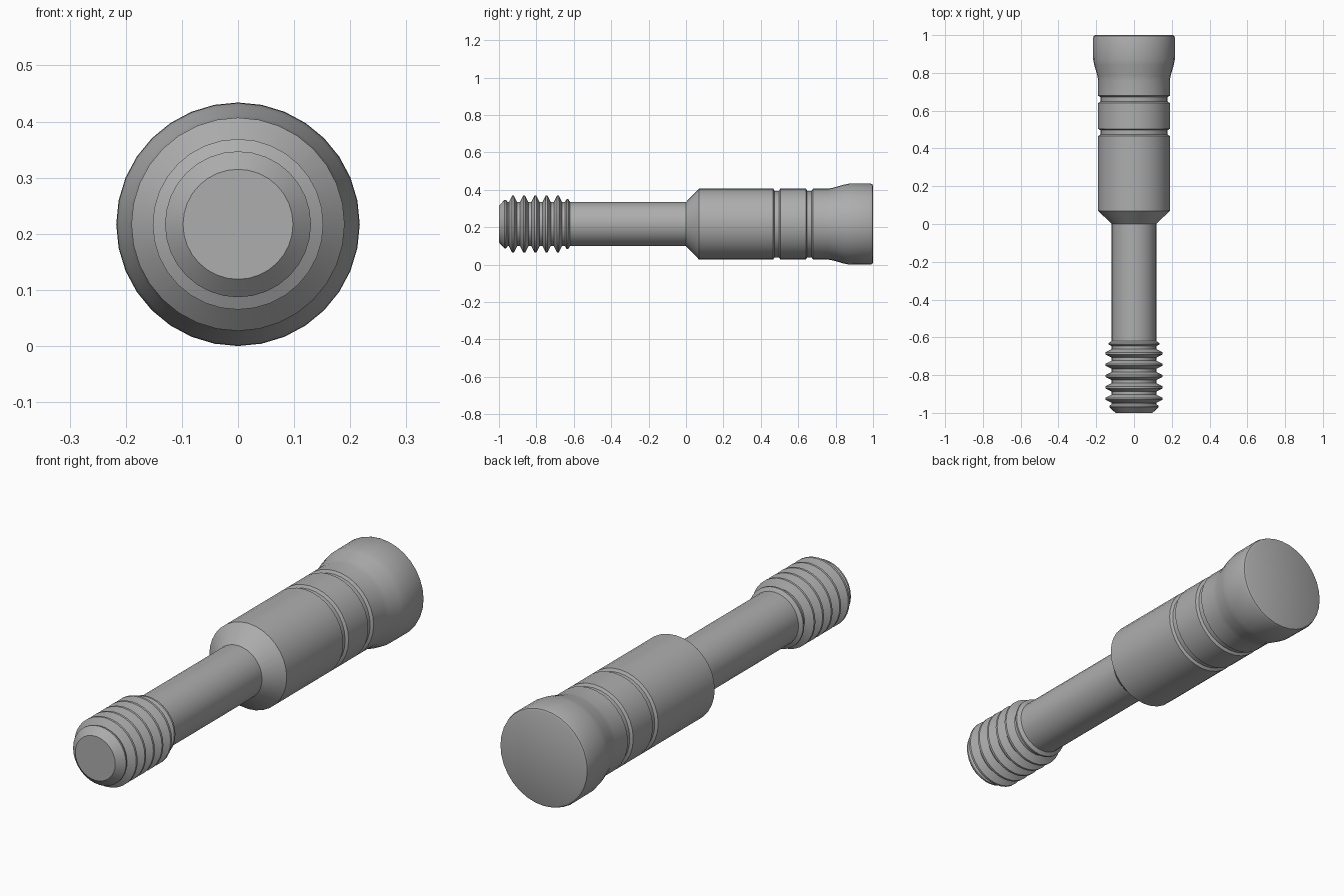
import bpy, bmesh, math

cube = bpy.data.objects.get("Cube")
if cube:
    bpy.data.objects.remove(cube, do_unlink=True)

SIDES = 32
AXIS_Z = 0.217

metal = bpy.data.materials.new("grey_metal")
metal.use_nodes = True
GREY = (0.42, 0.42, 0.42, 1)
metal.diffuse_color = GREY
metal.node_tree.nodes["Principled BSDF"].inputs["Base Color"].default_value = GREY


def lathe(name, profile):
    """Revolve (y, radius) points around the long axis and cap both ends."""
    bm = bmesh.new()
    rings = []
    for y, r in profile:
        ring = []
        for i in range(SIDES):
            a = 2 * math.pi * i / SIDES
            ring.append(bm.verts.new((r * math.cos(a), y, AXIS_Z + r * math.sin(a))))
        rings.append(ring)
    for a, b in zip(rings, rings[1:]):
        for i in range(SIDES):
            j = (i + 1) % SIDES
            bm.faces.new((a[i], a[j], b[j], b[i]))
    bm.faces.new(rings[0])
    bm.faces.new(rings[-1])
    bmesh.ops.recalc_face_normals(bm, faces=bm.faces)
    mesh = bpy.data.meshes.new(name)
    bm.to_mesh(mesh)
    bm.free()
    mesh.materials.append(metal)
    obj = bpy.data.objects.new(name, mesh)
    bpy.context.collection.objects.link(obj)
    bpy.ops.object.select_all(action='DESELECT')
    obj.select_set(True)
    bpy.context.view_layer.objects.active = obj
    bpy.ops.object.shade_smooth_by_angle(angle=math.radians(28))
    return obj


# Threaded tip and plain shank
ROOT = 0.118
shank = [(-1.0, 0.098), (-0.97, 0.13), (-0.963, 0.13), (-0.953, ROOT)]
for k in range(5):
    y = -0.925 + 0.06 * k
    shank += [(y - 0.022, ROOT), (y - 0.005, 0.152), (y + 0.005, 0.152), (y + 0.022, ROOT)]
shank += [(-0.647, ROOT), (-0.638, 0.134), (-0.63, 0.134), (-0.62, ROOT), (0.01, ROOT)]
lathe("threaded_shank", shank)

# Body with shoulder cone, two grooves and a flared, rounded head
BODY = 0.19
body = [(0.0, ROOT), (0.07, BODY)]
for y in (0.485, 0.66):
    body += [(y - 0.019, BODY), (y - 0.012, 0.178), (y + 0.012, 0.178), (y + 0.019, BODY)]
body += [(0.76, BODY), (0.785, 0.194), (0.84, 0.210), (0.87, 0.216),
         (0.985, 0.217), (0.996, 0.213), (1.0, 0.204)]
lathe("body_and_head", body)
